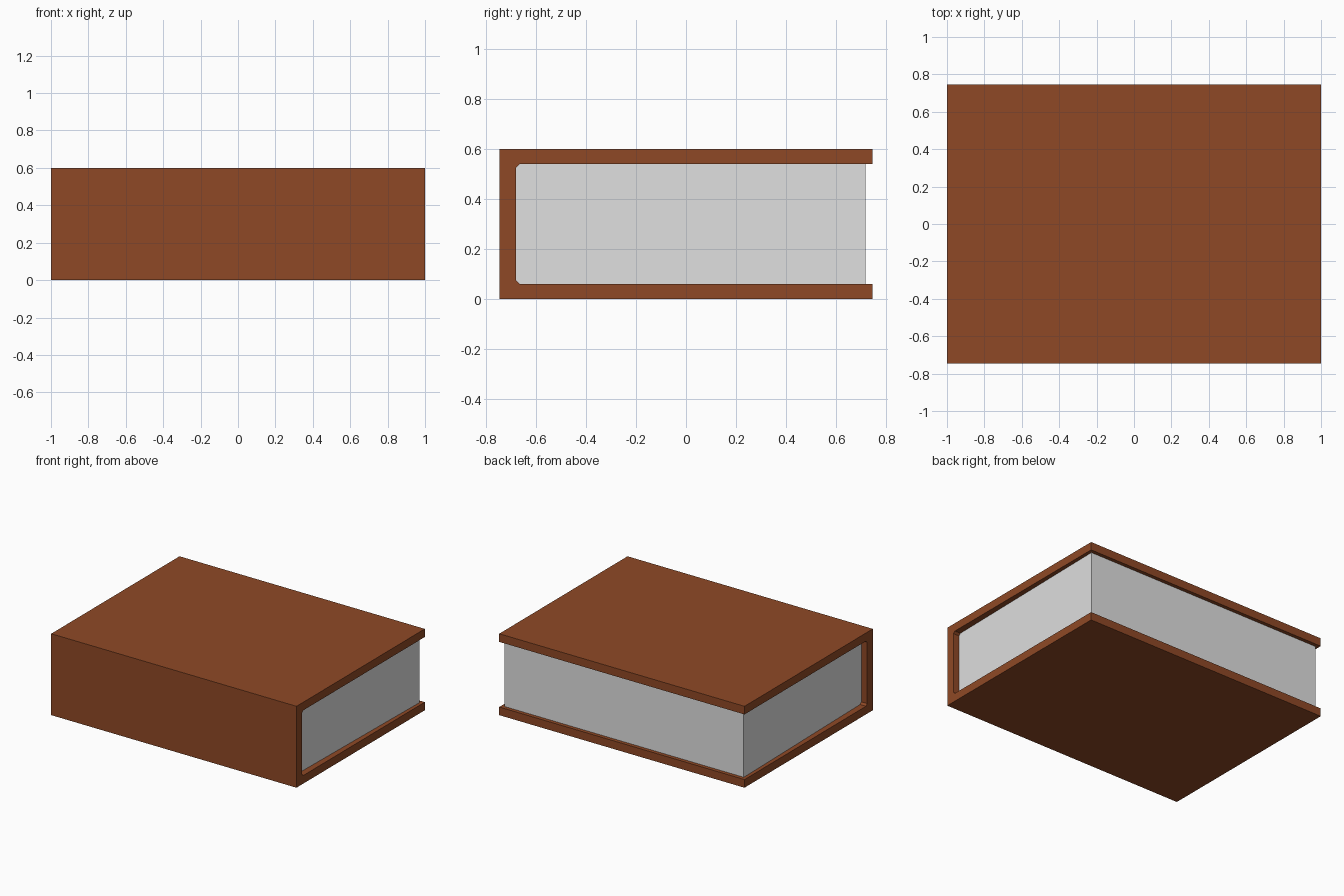
import bpy
import bmesh

cube = bpy.data.objects.get("Cube")
if cube:
    bpy.data.objects.remove(cube, do_unlink=True)


def material(name, rgb):
    mat = bpy.data.materials.new(name)
    mat.use_nodes = True
    colour = (*rgb, 1.0)
    mat.diffuse_color = colour
    mat.node_tree.nodes["Principled BSDF"].inputs["Base Color"].default_value = colour
    return mat


def prism(name, profile, half_width, mat):
    """Extrude a (y, z) profile along x; half_width(y) gives the x reach."""
    bm = bmesh.new()
    ends = [[bm.verts.new((side * half_width(y), y, z)) for y, z in profile]
            for side in (-1, 1)]
    for ring in ends:
        bm.faces.new(ring)
    count = len(profile)
    for i in range(count):
        j = (i + 1) % count
        bm.faces.new((ends[0][i], ends[0][j], ends[1][j], ends[1][i]))
    bmesh.ops.recalc_face_normals(bm, faces=bm.faces)
    mesh = bpy.data.meshes.new(name)
    bm.to_mesh(mesh)
    bm.free()
    mesh.materials.append(mat)
    obj = bpy.data.objects.new(name, mesh)
    bpy.context.collection.objects.link(obj)
    return obj


leather = material("brown leather", (0.273, 0.066, 0.019))
paper = material("pale grey paper", (0.74, 0.74, 0.74))

depth, height, board = 0.747, 0.6, 0.06
spine_inner, fore_edge, chamfer = -0.682, 0.72, 0.014
top = height - board

# Cover: two boards and a spine as one C-shaped profile, chamfered inside
cover_profile = [
    (-depth, 0), (depth, 0), (depth, board),
    (spine_inner + chamfer, board), (spine_inner, board + chamfer),
    (spine_inner, top - chamfer), (spine_inner + chamfer, top),
    (depth, top), (depth, height), (-depth, height),
]
prism("cover", cover_profile, lambda y: 1.0, leather)

# Page block: recessed from the cover, slightly narrower towards the spine
page_profile = [
    (fore_edge, board), (fore_edge, top),
    (spine_inner + chamfer, top), (spine_inner, top - chamfer),
    (spine_inner, board + chamfer), (spine_inner + chamfer, board),
]
prism("pages", page_profile,
      lambda y: 0.952 + 0.023 * (y - spine_inner) / (fore_edge - spine_inner), paper)
